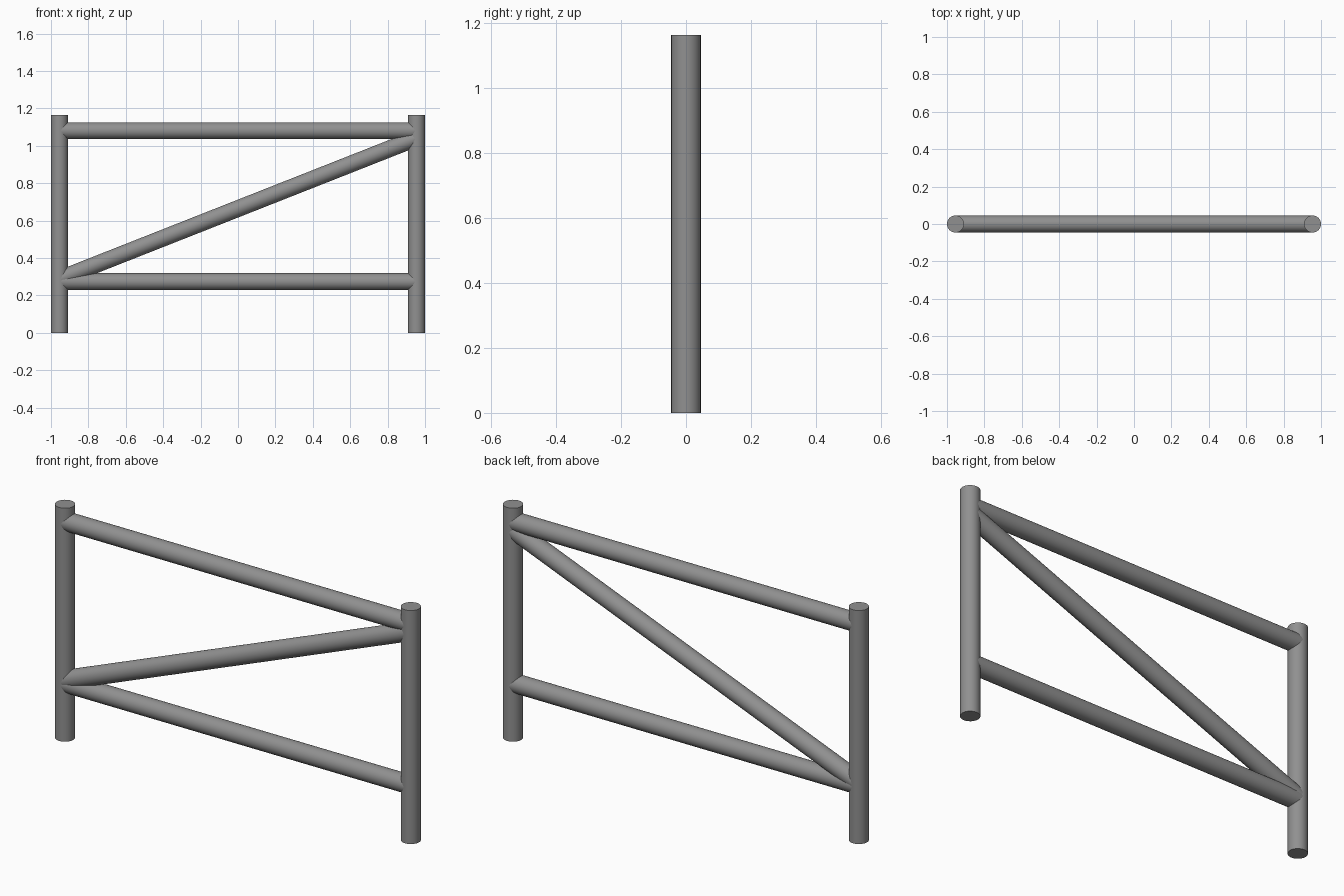
import bpy
import math
from mathutils import Vector

if "Cube" in bpy.data.objects:
    bpy.data.objects.remove(bpy.data.objects["Cube"])

POST_R = 0.0455
TUBE_R = 0.0447
POST_X = 1.0 - POST_R
HEIGHT = 1.165

# Dark grey metal
metal = bpy.data.materials.new("dark_grey_metal")
metal.diffuse_color = (0.28, 0.28, 0.28, 1.0)
metal.use_nodes = True
metal.node_tree.nodes["Principled BSDF"].inputs["Base Color"].default_value = metal.diffuse_color


def tube(name, start, end, radius):
    """Smooth capped tube between two points."""
    a, b = Vector(start), Vector(end)
    axis = b - a
    bpy.ops.mesh.primitive_cylinder_add(
        vertices=48, radius=radius, depth=axis.length, location=(a + b) / 2,
        rotation=axis.to_track_quat('Z', 'Y').to_euler())
    obj = bpy.context.object
    obj.name = name
    obj.data.materials.append(metal)
    bpy.ops.object.shade_smooth_by_angle(angle=math.radians(30))
    return obj


# Upright posts
for side, sx in (("left", -1), ("right", 1)):
    tube(f"{side}_post", (sx * POST_X, 0, 0), (sx * POST_X, 0, HEIGHT), POST_R)

# Horizontal rails, ending on the post axes
for name, z in (("lower_rail", 0.274), ("upper_rail", 1.081)):
    tube(name, (-POST_X, 0, z), (POST_X, 0, z), TUBE_R)

# Diagonal brace
tube("diagonal_brace", (-POST_X, 0, 0.288), (POST_X, 0, 1.041), TUBE_R)
